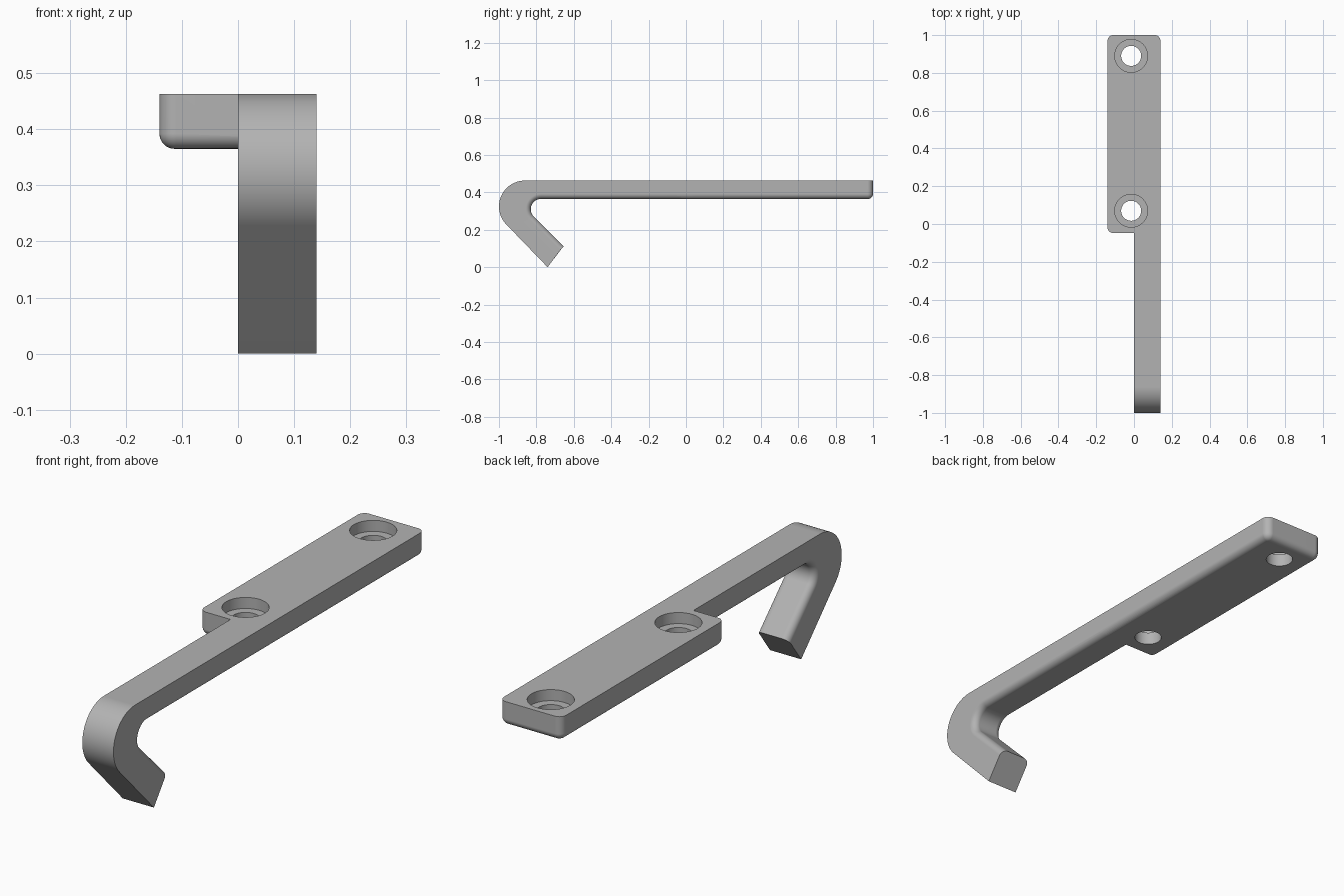
import bpy, bmesh, math
from mathutils import Vector

if "Cube" in bpy.data.objects:
    bpy.data.objects.remove(bpy.data.objects["Cube"])

TOP, BOTTOM = 0.463, 0.365      # bar height range
HALF = 0.14                     # half the plate width
FRONT, BACK = -0.048, 1.0       # plate ends
FILLET, SEG = 0.027, 8          # rounding of the lower edges
CORNER = 0.03                   # rounding of the plate corners in plan

metal = bpy.data.materials.new("grey metal")
metal.diffuse_color = (0.45, 0.45, 0.45, 1)
metal.use_nodes = True
metal.node_tree.nodes["Principled BSDF"].inputs["Base Color"].default_value = metal.diffuse_color


def loft(name, rings):
    """Solid skinned over a list of closed rings with equal point counts."""
    bm = bmesh.new()
    loops = [[bm.verts.new(p) for p in ring] for ring in rings]
    n = len(loops[0])
    for a, b in zip(loops, loops[1:]):
        for i in range(n):
            j = (i + 1) % n
            bm.faces.new((a[i], a[j], b[j], b[i]))
    bm.faces.new(loops[0])
    bm.faces.new(loops[-1])
    bmesh.ops.recalc_face_normals(bm, faces=bm.faces)
    mesh = bpy.data.meshes.new(name)
    bm.to_mesh(mesh)
    bm.free()
    mesh.materials.append(metal)
    ob = bpy.data.objects.new(name, mesh)
    bpy.context.collection.objects.link(ob)
    return ob


def quarter():
    """Fillet steps as (inset, height above the lower face)."""
    for i in range(SEG + 1):
        t = math.pi / 2 * i / SEG
        yield FILLET * (1 - math.sin(t)), FILLET * (1 - math.cos(t))


def plate_ring(inset, z):
    """Plate outline: three round corners, one square corner under the arm."""
    pts = [(HALF - inset, FRONT + inset, z)]
    for cx, cy, start in ((HALF - CORNER, BACK - CORNER, 0),
                          (-HALF + CORNER, BACK - CORNER, 90),
                          (-HALF + CORNER, FRONT + CORNER, 180)):
        for i in range(SEG + 1):
            a = math.radians(start + 90 * i / SEG)
            r = CORNER - inset
            pts.append((cx + r * math.cos(a), cy + r * math.sin(a), z))
    return pts


def arm_ring(outer, inner, angle):
    """Arm section: square outer edges, rounded inner edges."""
    normal = Vector((math.cos(angle), math.sin(angle)))
    steps = list(quarter())
    pts = [(0, *outer)]
    pts += [(ins, *(inner + normal * h)) for ins, h in reversed(steps)]
    pts += [(HALF - ins, *(inner + normal * h)) for ins, h in steps]
    return pts + [(HALF, *outer)]


def boolean(target, other, operation):
    mod = target.modifiers.new(operation.lower(), 'BOOLEAN')
    mod.operation, mod.object, mod.solver = operation, other, 'EXACT'
    bpy.context.view_layer.objects.active = target
    bpy.ops.object.modifier_apply(modifier=mod.name)
    bpy.data.objects.remove(other)


# Mounting plate
plate = loft("hooked_bracket",
             [plate_ring(ins, BOTTOM + h) for ins, h in quarter()] + [plate_ring(0, TOP)])

# Arm with the bent hook, as stations of (outer point, inner point, normal angle)
outer_r, inner_r = 0.138, 0.055
outer_c = Vector((-1 + outer_r, TOP - outer_r))
inner_c = Vector((-0.775, BOTTOM - inner_r))
stations = [(Vector((-0.02, TOP)), Vector((-0.02, BOTTOM)), math.pi / 2)]
for i in range(25):
    a = math.radians(90 + 135 * i / 24)
    d = Vector((math.cos(a), math.sin(a)))
    stations.append((outer_c + d * outer_r, inner_c + d * inner_r, a))
stations.append((Vector((-0.74, 0)), Vector((-0.653, 0.11)), math.radians(225)))
arm = loft("arm", [arm_ring(*s) for s in stations])
boolean(plate, arm, 'UNION')

# Counterbored screw holes
for y in (0.07, 0.89):
    for radius, floor in ((0.087, TOP - 0.045), (0.053, 0.3)):
        ring = [(radius * math.cos(math.tau * i / 48) - 0.015,
                 radius * math.sin(math.tau * i / 48) + y) for i in range(48)]
        cutter = loft("hole_cutter", [[(*p, z) for p in ring] for z in (floor, 0.6)])
        cutter.hide_render = True
        boolean(plate, cutter, 'DIFFERENCE')

# Smooth the rounds, keep the edges sharp
plate.select_set(True)
bpy.context.view_layer.objects.active = plate
bpy.ops.object.shade_smooth_by_angle(angle=math.radians(30))
weighted = plate.modifiers.new("weighted_normals", 'WEIGHTED_NORMAL')
weighted.keep_sharp = True
